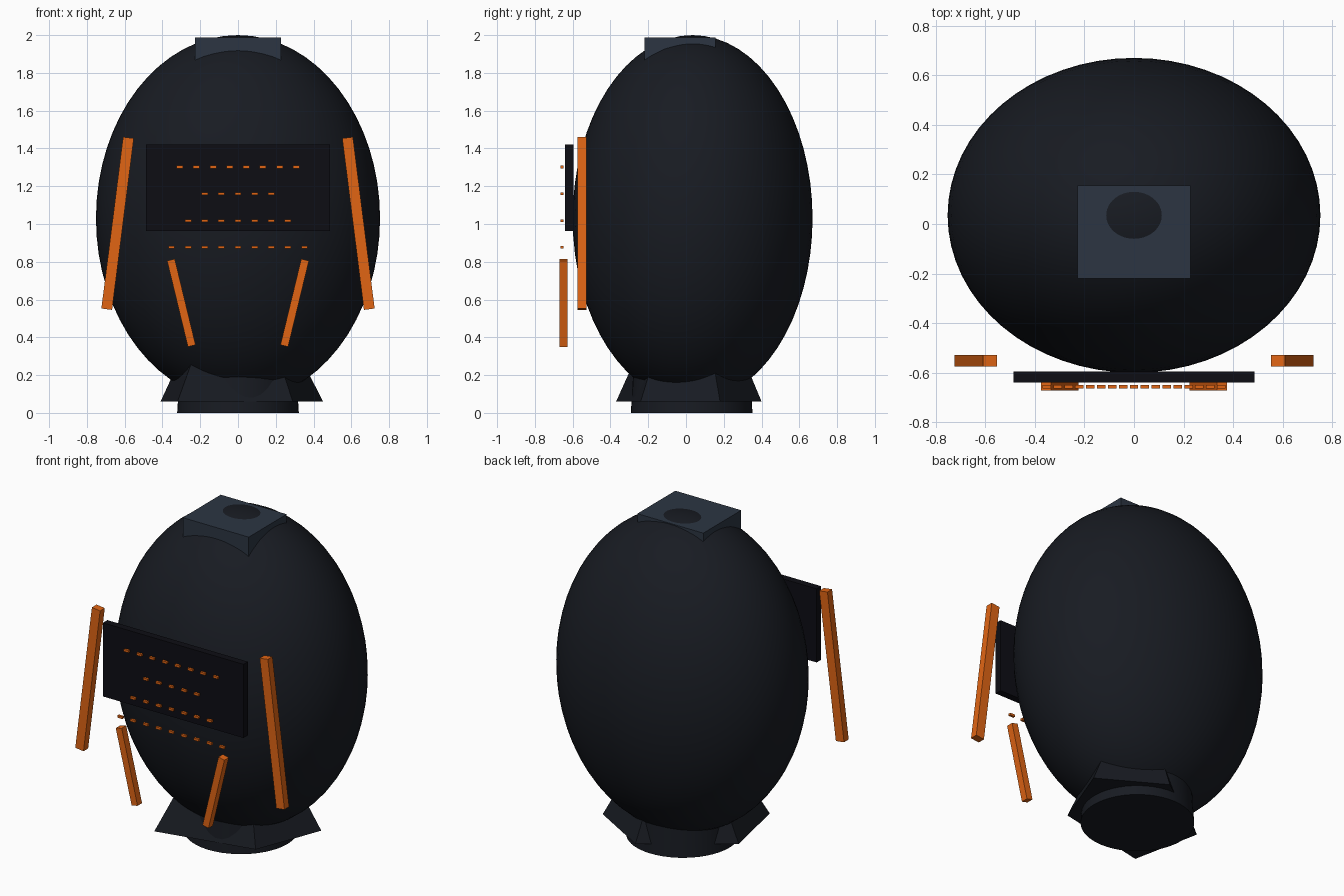
import bpy, bmesh
from math import atan2, hypot
from mathutils import Matrix, Vector

if "Cube" in bpy.data.objects:
    bpy.data.objects.remove(bpy.data.objects["Cube"])


def material(name, rgb):
    m = bpy.data.materials.new(name)
    m.diffuse_color = (*rgb, 1)
    m.use_nodes = True
    m.node_tree.nodes["Principled BSDF"].inputs["Base Color"].default_value = m.diffuse_color
    return m


SHELL = material("dark_shell", (0.009, 0.011, 0.016))
PANEL = material("black_panel", (0.004, 0.004, 0.007))
SLATE = material("slate", (0.025, 0.036, 0.055))
ORANGE = material("orange", (0.75, 0.13, 0.007))


def finish(name, bm, mat):
    bmesh.ops.recalc_face_normals(bm, faces=bm.faces)
    me = bpy.data.meshes.new(name)
    bm.to_mesh(me)
    bm.free()
    me.materials.append(mat)
    ob = bpy.data.objects.new(name, me)
    bpy.context.collection.objects.link(ob)
    return ob


def smooth(ob):
    bpy.ops.object.select_all(action='DESELECT')
    ob.select_set(True)
    bpy.context.view_layer.objects.active = ob
    bpy.ops.object.shade_smooth_by_angle()


def add_box(bm, centre, size, turn=0):
    mat = Matrix.Translation(centre) @ Matrix.Rotation(turn, 4, 'Y') @ Matrix.Diagonal((*size, 1))
    bmesh.ops.create_cube(bm, size=1, matrix=mat)


def box(name, lo, hi, mat):
    lo, hi = Vector(lo), Vector(hi)
    bm = bmesh.new()
    add_box(bm, (lo + hi) / 2, hi - lo)
    return finish(name, bm, mat)


def slanted_bar(name, top, bottom, width, y0, y1):
    """Straight bar between two (x, z) points on the front."""
    dx, dz = top[0] - bottom[0], top[1] - bottom[1]
    bm = bmesh.new()
    add_box(bm, ((top[0] + bottom[0]) / 2, (y0 + y1) / 2, (top[1] + bottom[1]) / 2),
            (width, y1 - y0, hypot(dx, dz)), atan2(dx, dz))
    return finish(name, bm, ORANGE)


# Egg-shaped body
bm = bmesh.new()
bmesh.ops.create_uvsphere(bm, u_segments=64, v_segments=32, radius=1,
                          matrix=Matrix.Translation((0, 0.035, 1.03)) @ Matrix.Diagonal((0.752, 0.635, 0.97, 1)))
smooth(finish("body", bm, SHELL))

# Round base
bm = bmesh.new()
bmesh.ops.create_cone(bm, cap_ends=True, segments=48, radius1=0.322, radius2=0.31, depth=0.2,
                      matrix=Matrix.Translation((0, 0.03, 0.1)))
smooth(finish("base", bm, SHELL))

# Faceted skirt flaring out above the base
corners = [(0.45, 0.18), (0.07, 0.40), (-0.41, 0.065), (-0.32, -0.37), (0.29, -0.24)]
bm = bmesh.new()
rings = []
for z, s in ((0.06, 1), (0.30, 0.73)):
    rings.append([bm.verts.new((x * s, 0.03 + (y - 0.03) * s, z)) for x, y in corners])
for ring in rings:
    bm.faces.new(ring)
for i in range(5):
    j = (i + 1) % 5
    bm.faces.new((rings[0][i], rings[0][j], rings[1][j], rings[1][i]))
finish("skirt", bm, SHELL)

# Top block and front panel
box("top_block", (-0.228, -0.22, 1.8), (0.228, 0.155, 1.988), SLATE)
box("front_panel", (-0.486, -0.64, 0.962), (0.486, -0.596, 1.422), PANEL)

# Mirrored side and lower bars
for side, s in (("left", -1), ("right", 1)):
    slanted_bar("side_bar_" + side, (s * 0.58, 1.457), (s * 0.695, 0.549), 0.057, -0.574, -0.528)
    slanted_bar("lower_bar_" + side, (s * 0.355, 0.81), (s * 0.245, 0.355), 0.042, -0.671, -0.627)

# Rows of small dashes on the front
for row, (z, count) in enumerate(((1.302, 8), (1.16, 5), (1.018, 7), (0.877, 9))):
    bm = bmesh.new()
    for i in range(count):
        add_box(bm, ((i - (count - 1) / 2) * 0.088, -0.657, z), (0.034, 0.015, 0.014))
    finish(f"dash_row_{row + 1}", bm, ORANGE)
